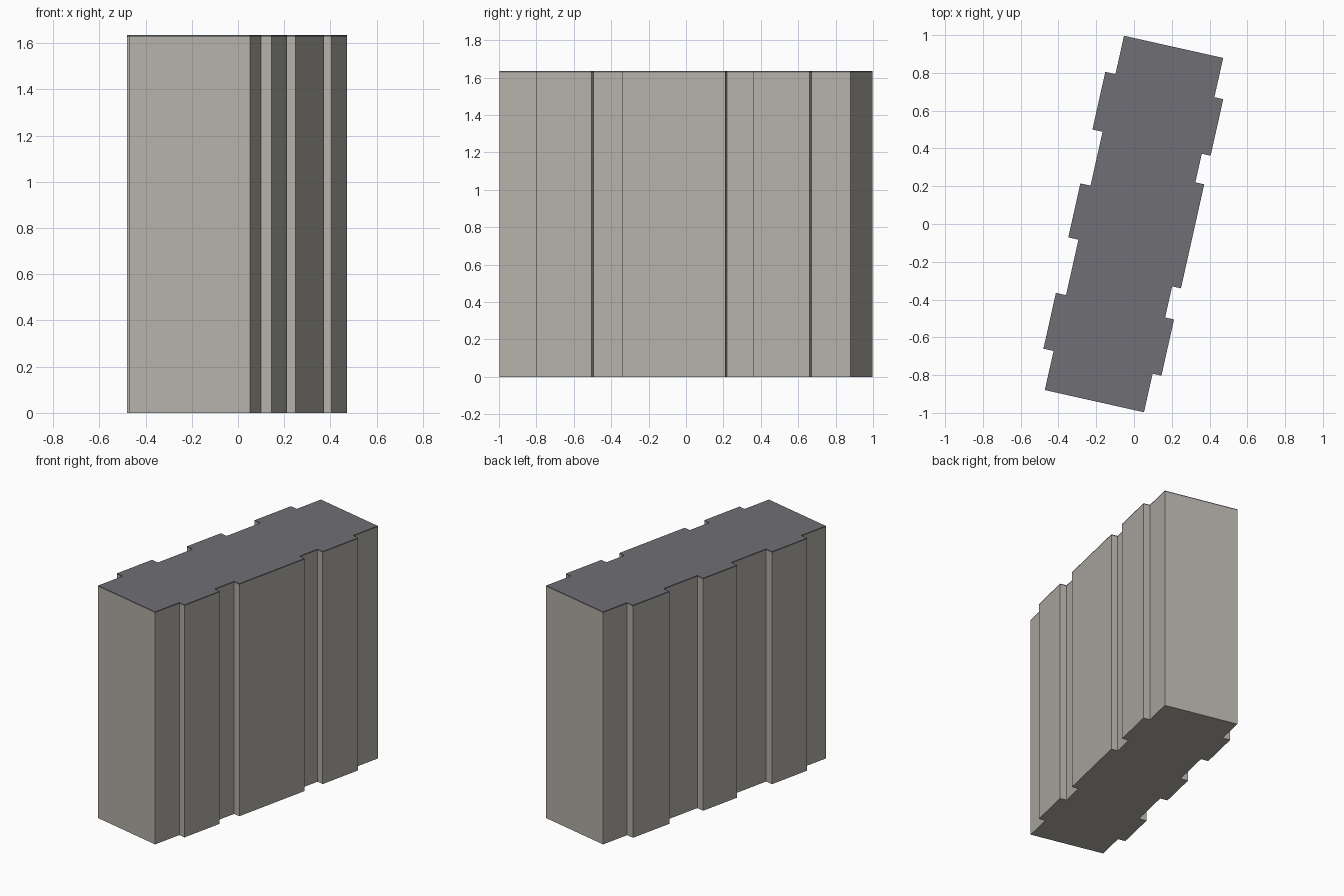
import bpy
import bmesh
from math import radians
from mathutils import Matrix

if "Cube" in bpy.data.objects:
    bpy.data.objects.remove(bpy.data.objects["Cube"], do_unlink=True)

HALF_W, HALF_L = 0.269, 0.961
HEIGHT, ROOF = 1.635, 0.008
TURN = Matrix.Rotation(radians(-12.6), 4, "Z")

# Bays along each long wall: (start, end) along the building
RIGHT_BAYS = [(-0.752, -0.447), (-0.278, 0.286), (0.441, 0.748)]
LEFT_BAYS = [(-0.749, -0.446), (-0.145, 0.148), (0.44, 0.753)]


def material(name, colour):
    mat = bpy.data.materials.new(name)
    mat.use_nodes = True
    mat.diffuse_color = (*colour, 1)
    bsdf = next(n for n in mat.node_tree.nodes if n.type == "BSDF_PRINCIPLED")
    bsdf.inputs["Base Color"].default_value = (*colour, 1)
    return mat


def long_wall(bays, inner, outer):
    """Outline of one long wall, stepping out at every bay."""
    points = [(inner, -HALF_L)]
    for start, end in bays:
        points += [(inner, start), (outer, start), (outer, end), (inner, end)]
    return points + [(inner, HALF_L)]


def prism(name, outline, bottom, top, mat):
    bm = bmesh.new()
    base = bm.faces.new([bm.verts.new((x, y, bottom)) for x, y in outline])
    sides = bmesh.ops.extrude_face_region(bm, geom=[base], use_keep_orig=True)
    raised = [v for v in sides["geom"] if isinstance(v, bmesh.types.BMVert)]
    bmesh.ops.translate(bm, verts=raised, vec=(0, 0, top - bottom))
    bmesh.ops.recalc_face_normals(bm, faces=bm.faces)
    bmesh.ops.transform(bm, matrix=TURN, verts=bm.verts)
    mesh = bpy.data.meshes.new(name)
    bm.to_mesh(mesh)
    bm.free()
    mesh.materials.append(mat)
    obj = bpy.data.objects.new(name, mesh)
    bpy.context.collection.objects.link(obj)
    return obj


footprint = (long_wall(RIGHT_BAYS, HALF_W, HALF_W + 0.048)
             + long_wall(LEFT_BAYS, -HALF_W, -HALF_W - 0.055)[::-1])

# Walls and the thin flat roof share one footprint
prism("building_walls", footprint, 0, HEIGHT - ROOF,
      material("warm grey wall", (0.46, 0.435, 0.395)))
prism("flat_roof", footprint, HEIGHT - ROOF, HEIGHT,
      material("dark grey roof", (0.16, 0.157, 0.175)))
